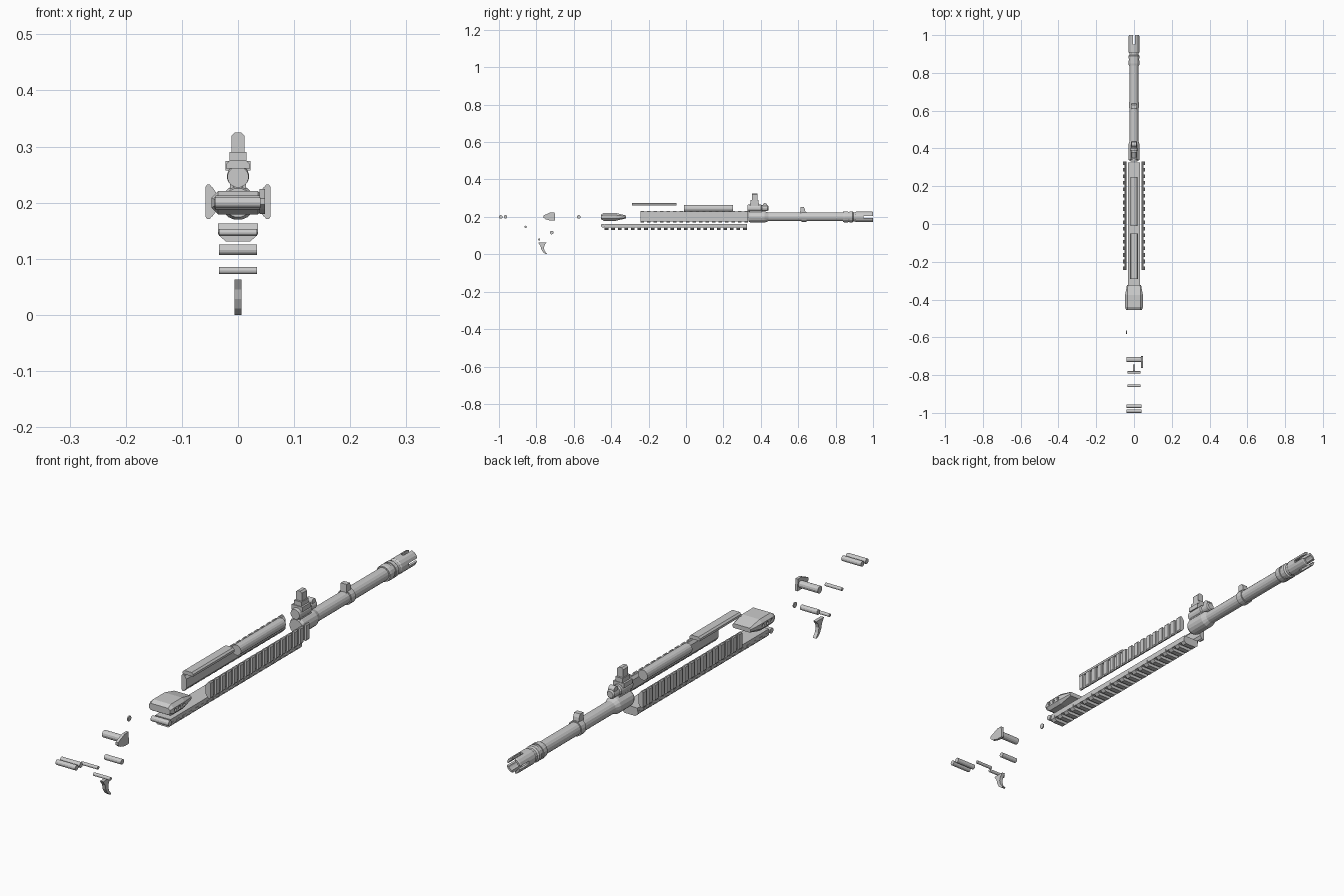
import bpy, bmesh, math
from mathutils import Vector

if "Cube" in bpy.data.objects:
    bpy.data.objects.remove(bpy.data.objects["Cube"])


def finish(name, bm):
    bmesh.ops.recalc_face_normals(bm, faces=bm.faces)
    me = bpy.data.meshes.new(name)
    bm.to_mesh(me)
    bm.free()
    ob = bpy.data.objects.new(name, me)
    bpy.context.collection.objects.link(ob)
    return ob


def loft(bm, rings, closed=False):
    """Skin a list of equal-length point rings, capping or closing the ends."""
    vs = [[bm.verts.new(p) for p in r] for r in rings]
    n = len(vs[0])
    pairs = list(zip(vs, vs[1:]))
    if closed:
        pairs.append((vs[-1], vs[0]))
    for a, b in pairs:
        for i in range(n):
            j = (i + 1) % n
            bm.faces.new((a[i], a[j], b[j], b[i]))
    if not closed:
        bm.faces.new(vs[0])
        bm.faces.new(vs[-1])


def turned(name, prof, x=0, z=0.2, n=16, closed=False):
    """Lathe (y, radius) pairs about a line parallel to y."""
    bm = bmesh.new()
    loft(bm, [[(x + r * math.cos((i + .5) * math.tau / n), y, z + r * math.sin((i + .5) * math.tau / n))
               for i in range(n)] for y, r in prof], closed)
    return finish(name, bm)


def pin(name, y, z, r, x0, x1, n=12):
    bm = bmesh.new()
    loft(bm, [[(x, y + r * math.cos(i * math.tau / n), z + r * math.sin(i * math.tau / n))
               for i in range(n)] for x in (x0, x1)])
    return finish(name, bm)


def box(name, x, y, z, bevel=0):
    bm = bmesh.new()
    loft(bm, [[(x[0], yy, z[0]), (x[1], yy, z[0]), (x[1], yy, z[1]), (x[0], yy, z[1])] for yy in y])
    if bevel:
        bmesh.ops.bevel(bm, geom=[e for e in bm.edges if all(v.co.z > z[1] - 1e-5 for v in e.verts)
                                  and abs(e.verts[0].co.x - e.verts[1].co.x) < 1e-5],
                        offset=bevel, segments=1, affect='EDGES')
    return finish(name, bm)


def side_profile(name, pts, x0, x1):
    """Extrude a (y, z) outline along x."""
    bm = bmesh.new()
    loft(bm, [[(x, y, z) for y, z in pts] for x in (x0, x1)])
    return finish(name, bm)


def rail(name, base, tooth, y0, y1, count):
    """Solid base section with evenly spaced teeth; outlines are (x, z)."""
    bm = bmesh.new()
    loft(bm, [[(x, y, z) for x, z in base] for y in (y0, y1)])
    pitch = (y1 - y0) / (count - .45)
    for i in range(count):
        a = y0 + i * pitch
        loft(bm, [[(x, y, z) for x, z in tooth] for y in (a, a + pitch * .55)])
    return finish(name, bm)


def cut(ob, cutters):
    for c in cutters:
        m = ob.modifiers.new("cut", 'BOOLEAN')
        m.object, m.operation, m.solver = c, 'DIFFERENCE', 'EXACT'
        c.hide_render = True
        c.hide_viewport = True


# Barrel with stepped base and collars
turned("barrel", [(.335, .026), (.345, .031), (.42, .031), (.44, .0235), (.84, .0235), (.84, .028),
                  (.85, .03), (.865, .03), (.865, .027), (.875, .027), (.875, .03), (.89, .03),
                  (.895, .025), (.92, .025)])
turned("barrel_ring", [(.617, .024), (.617, .028), (.643, .028), (.643, .024)])
side_profile("barrel_lug", [(.61, .218), (.64, .218), (.636, .24), (.63, .252), (.612, .252)], -.012, .012)

# Hollow slotted muzzle
muzzle = turned("muzzle", [(.905, .026), (.91, .029), (.995, .029), (1, .027), (1, .02), (.92, .02)], closed=True)
cut(muzzle, [box("slot_cutter_v", (-.006, .006), (.95, 1.05), (.15, .25)),
             box("slot_cutter_h", (-.05, .05), (.95, 1.05), (.194, .206))])

# Gas block and front sight
side_profile("gas_block_web", [(.34, .21), (.415, .21), (.395, .25), (.34, .25)], -.014, .014)
turned("gas_cylinder", [(.33, .018), (.335, .02), (.4, .02), (.405, .016), (.435, .016), (.44, .012)], z=.247)
box("sight_base", (-.022, .022), (.342, .39), (.257, .274))
box("sight_block", (-.015, .015), (.345, .388), (.274, .29))
box("sight_post", (-.012, .012), (.352, .381), (.289, .325), .006)
pin("sight_knob", .422, .262, .012, -.012, .012)

# Gas tube and top cover
turned("gas_tube", [(-.01, .019), (.25, .019)], z=.246)
box("top_cover", (-.021, .021), (-.29, -.05), (.261, .275), .006)

# Side rails
for s, label in ((-1, "left"), (1, "right")):
    base = [(.039, .185), (.039, .218), (.046, .228), (.051, .228), (.051, .175), (.046, .175)]
    tooth = [(.044, .18), (.044, .223), (.05, .232), (.055, .232), (.058, .228), (.058, .175),
             (.055, .171), (.05, .171)]
    rail("side_rail_" + label, [(s * x, z) for x, z in base], [(s * x, z) for x, z in tooth], -.243, .332, 17)

# Bottom rail and its hinge pin
rail("bottom_rail", [(-.031, .162), (.031, .162), (.031, .142), (-.031, .142)],
     [(-.032, .15), (.032, .15), (.032, .14), (.022, .131), (-.022, .131), (-.032, .14)], -.435, .325, 22)
pin("hinge_pin", -.445, .153, .01, -.036, .036)

# Wide tapered end block with side recesses
bm = bmesh.new()
rings = []
for y, w, h in ((-.455, .042, .012), (-.44, .047, .021), (-.375, .047, .021), (-.322, .037, .008)):
    c = h * .55
    rings.append([(x, y, .2 + z) for x, z in ((w, -h + c), (w, h - c), (w - c, h), (c - w, h),
                                              (-w, h - c), (-w, c - h), (c - w, -h), (w - c, -h))])
loft(bm, rings)
block = finish("end_block", bm)
cut(block, [pin("recess_cutter_%d" % i, y, .2, .006, x, x + .02)
            for i, (x, y) in enumerate((x, y) for x in (-.062, .042) for y in (-.43, -.405, -.38))])

# Selector lever with shaft and opposite cap
side_profile("selector_lever", [(-.763, .197), (-.763, .207), (-.725, .224), (-.702, .224),
                                (-.7, .18), (-.725, .18), (-.752, .188)], .038, .048)
pin("selector_shaft", -.718, .2, .013, -.04, .04)
pin("selector_cap", -.573, .2, .01, -.042, -.038)

# Loose cross pins
for name, y, z, r, w in (("rear_pin_a", -.9905, .2, .0095, .04), ("rear_pin_b", -.965, .2, .0095, .04),
                         ("small_pin", -.857, .147, .006, .034), ("hammer_pin", -.718, .116, .0095, .034),
                         ("trigger_pin", -.785, .079, .006, .034)):
    pin(name, y, z, r, -w, w)

# Curved trigger
side_profile("trigger", [(-.79, .063), (-.745, .063), (-.756, .05), (-.76, .035), (-.756, .018), (-.743, .002),
                         (-.749, 0), (-.764, .011), (-.774, .028), (-.778, .045)], -.0065, .0065)
